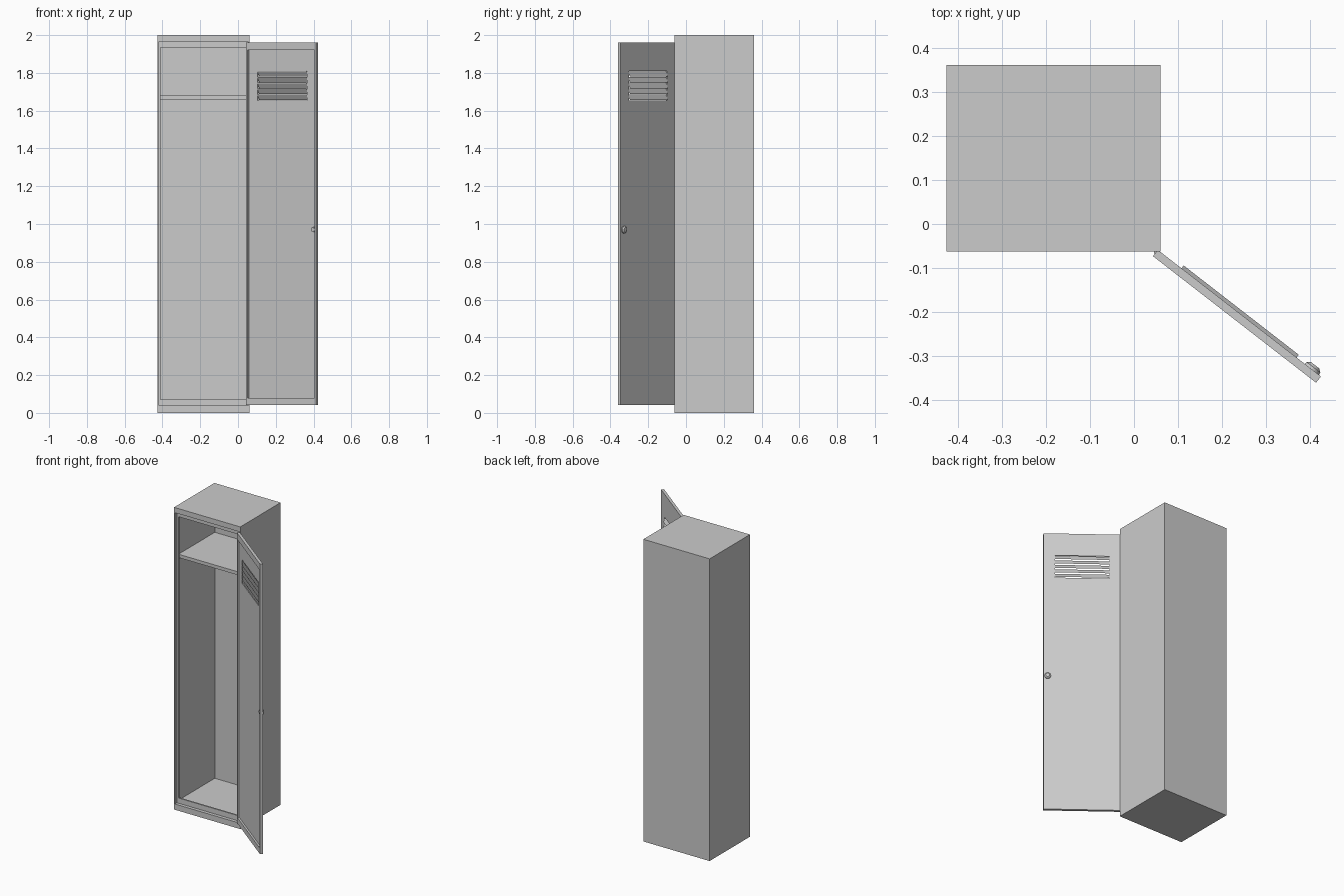
import bpy, bmesh, math
from mathutils import Matrix, Vector

if "Cube" in bpy.data.objects:
    bpy.data.objects.remove(bpy.data.objects["Cube"])

# door frame: local x runs along the door, local y points out of its outer face
DOOR = Matrix.Translation((0.043, -0.073, 0)) @ Matrix.Rotation(math.radians(-37.8), 4, 'Z')


def finish(name, bm, matrix=Matrix()):
    bmesh.ops.recalc_face_normals(bm, faces=bm.faces)
    bm.transform(matrix)
    mesh = bpy.data.meshes.new(name)
    bm.to_mesh(mesh)
    bm.free()
    obj = bpy.data.objects.new(name, mesh)
    bpy.context.collection.objects.link(obj)
    return obj


def ring_shell(name, rings, closed=False, matrix=Matrix()):
    """Skin rectangles (x0, x1, z0, z1, y); cap both ends or join last to first."""
    bm = bmesh.new()
    loops = [[bm.verts.new((x, y, z)) for x, z in ((x0, z0), (x1, z0), (x1, z1), (x0, z1))]
             for x0, x1, z0, z1, y in rings]
    pairs = list(zip(loops, loops[1:]))
    if closed:
        pairs.append((loops[-1], loops[0]))
    else:
        bm.faces.new(loops[0])
        bm.faces.new(loops[-1])
    for a, b in pairs:
        for i in range(4):
            j = (i + 1) % 4
            bm.faces.new((a[i], a[j], b[j], b[i]))
    return finish(name, bm, matrix)


def prism(name, profile, x0, x1, matrix=Matrix()):
    """Extrude a (y, z) profile along x."""
    bm = bmesh.new()
    face = bm.faces.new([bm.verts.new((x0, y, z)) for y, z in profile])
    ext = bmesh.ops.extrude_face_region(bm, geom=[face])['geom']
    bmesh.ops.translate(bm, vec=Vector((x1 - x0, 0, 0)),
                        verts=[v for v in ext if isinstance(v, bmesh.types.BMVert)])
    return finish(name, bm, matrix)


def disc(name, x, y, z, r1, r2, depth, axis, matrix=DOOR):
    bm = bmesh.new()
    bmesh.ops.create_cone(bm, cap_ends=True, segments=20, radius1=r1, radius2=r2, depth=depth)
    rot = Matrix.Rotation(math.radians(-90), 4, 'X') if axis == 'Y' else Matrix()
    return finish(name, bm, matrix @ Matrix.Translation((x, y, z)) @ rot)


# cabinet: outer box, front rim, door rebate, inner frame and hollow interior
ring_shell("cabinet", [
    (-0.425, 0.06, 0.0, 2.0, 0.36),
    (-0.425, 0.06, 0.0, 2.0, -0.062),
    (-0.419, 0.054, 0.038, 1.966, -0.062),
    (-0.419, 0.054, 0.038, 1.966, -0.040),
    (-0.409, 0.044, 0.072, 1.934, -0.040),
    (-0.409, 0.044, 0.072, 1.934, -0.030),
    (-0.415, 0.050, 0.052, 1.955, -0.030),
    (-0.415, 0.050, 0.052, 1.955, 0.350)])

# shelf
prism("shelf", [(-0.03, 1.658), (0.35, 1.658), (0.35, 1.68), (-0.03, 1.68)], -0.415, 0.05)

# door: folded tray with a vent opening
W, T = 0.468, 0.018
vent = (0.068, 0.398, 1.655, 1.81)
ring_shell("door", [
    (*vent, T),
    (0, W, 0.042, 1.962, T),
    (0, W, 0.042, 1.962, 0),
    (0.009, W - 0.009, 0.08, 1.92, 0),
    (0.009, W - 0.009, 0.08, 1.92, 0.012),
    (*vent, 0.012)], closed=True, matrix=DOOR)

# vent slats, lower edge pushed outwards
pitch = (vent[3] - vent[2]) / 5
for i in range(5):
    z = vent[2] + i * pitch
    prism(f"vent_slat_{i + 1}",
          [(0.010, z + pitch), (0.026, z + 0.004), (0.026, z + 0.001), (0.010, z + pitch - 0.003)],
          vent[0], vent[1], DOOR)

# knob outside and latch plate inside
disc("knob_base", 0.442, T + 0.003, 0.97, 0.020, 0.020, 0.006, 'Y')
disc("knob_cap", 0.442, T + 0.009, 0.97, 0.019, 0.012, 0.006, 'Y')
disc("latch", 0.443, 0.008, 0.97, 0.012, 0.014, 0.010, 'Y')

# hinge knuckles
for i, z in enumerate((0.485, 0.82, 1.16, 1.50)):
    disc(f"hinge_{i + 1}", 0.050, -0.064, z, 0.005, 0.005, 0.03, 'Z', Matrix())
